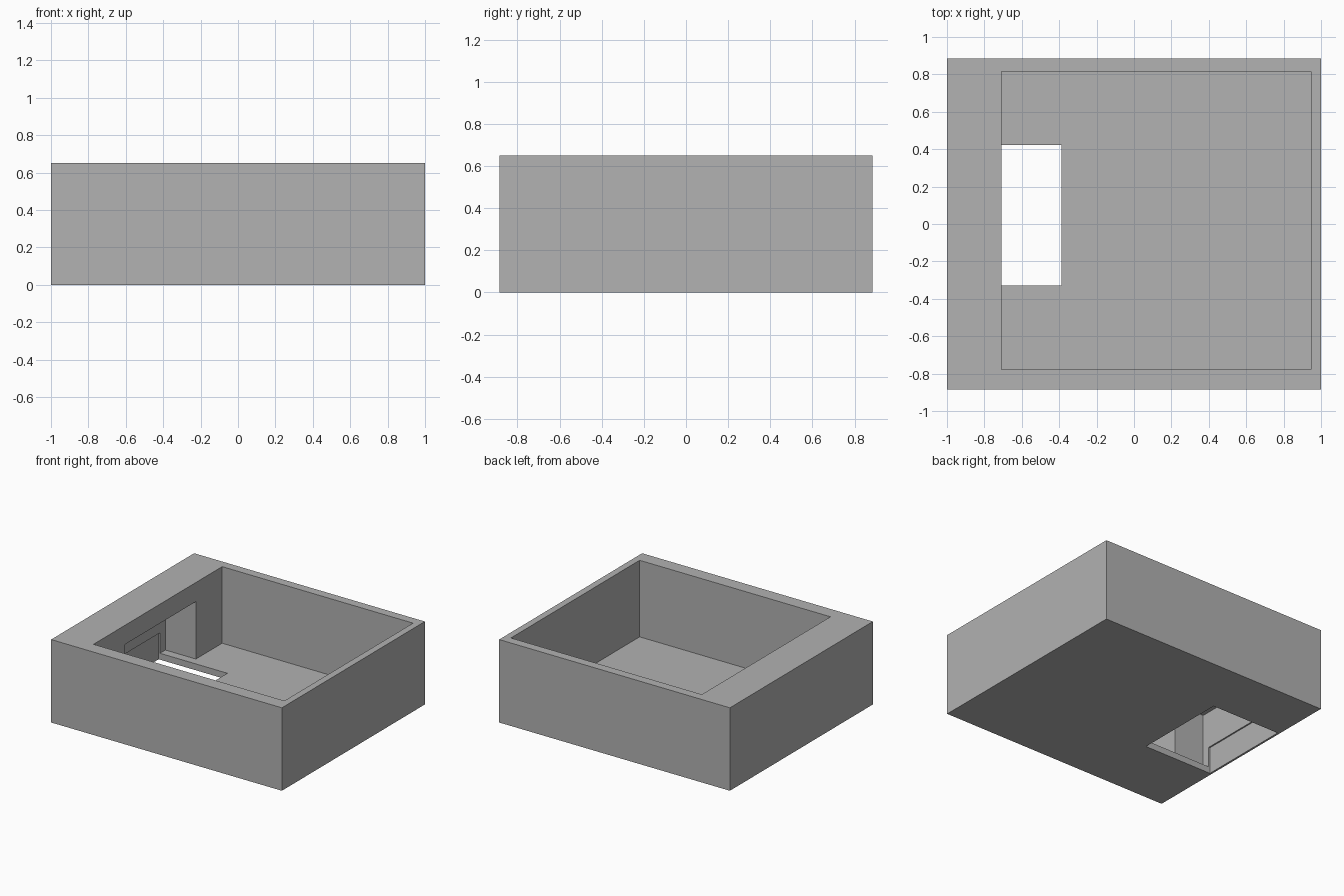
import bpy

default_cube = bpy.data.objects.get("Cube")
if default_cube:
    bpy.data.objects.remove(default_cube, do_unlink=True)

# Plain grey material
grey = bpy.data.materials.new("plain_grey")
grey.use_nodes = True
colour = (0.445, 0.445, 0.445, 1)
grey.diffuse_color = colour
grey.node_tree.nodes["Principled BSDF"].inputs["Base Color"].default_value = colour


def box(name, x, y, z):
    """Box spanning the given (min, max) ranges."""
    bpy.ops.mesh.primitive_cube_add(size=1)
    obj = bpy.context.object
    obj.name = name
    for v in obj.data.vertices:
        v.co = [lo + (c + 0.5) * (hi - lo) for c, (lo, hi) in zip(v.co, (x, y, z))]
    obj.data.materials.append(grey)
    return obj


def cut(target, cutter):
    """Subtract the cutter, apply the result and remove the cutter."""
    cutter.hide_render = True
    mod = target.modifiers.new(cutter.name, "BOOLEAN")
    mod.operation = "DIFFERENCE"
    mod.solver = "EXACT"
    mod.object = cutter
    bpy.context.view_layer.objects.active = target
    bpy.ops.object.modifier_apply(modifier=mod.name)
    bpy.data.objects.remove(cutter, do_unlink=True)


FLOOR = 0.05
HEIGHT = 0.65

# Solid tray body
tray = box("open_tray", (-1, 1), (-0.885, 0.885), (0, HEIGHT))

# Main open cavity, leaving one thick side wall
cut(tray, box("cavity_cutter", (-0.708, 0.947), (-0.778, 0.815), (FLOOR, HEIGHT + 0.1)))

# Niche hollowed into the thick wall
cut(tray, box("niche_cutter", (-0.973, -0.6), (-0.39, 0.49), (FLOOR, 0.5)))

# Opening through the floor, biting slightly into the back of the niche
cut(tray, box("opening_cutter", (-0.984, -0.388), (-0.329, 0.423), (-0.1, 0.21)))
